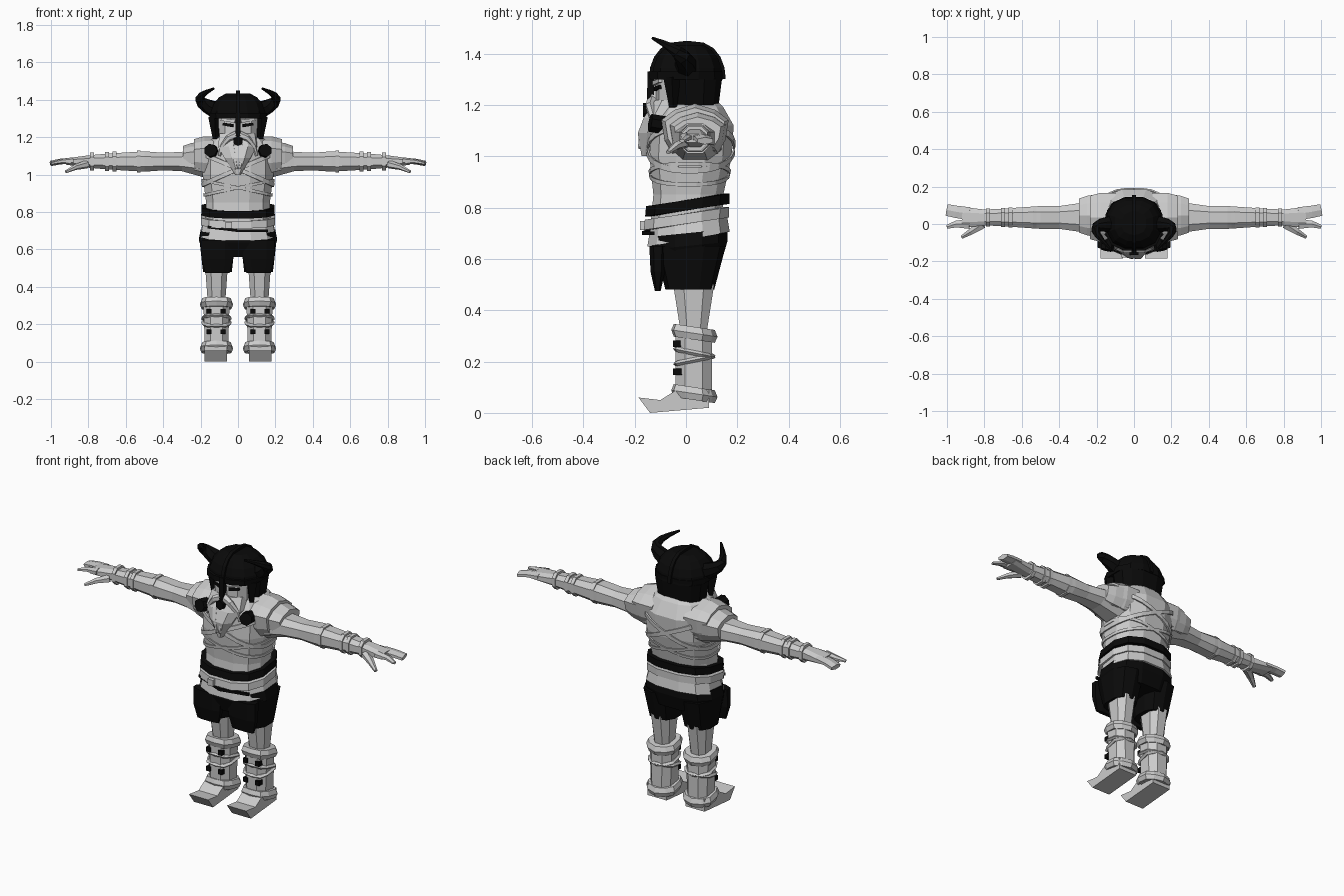
import bpy, bmesh
from math import cos, sin, pi, copysign
from mathutils import Vector

cube = bpy.data.objects.get("Cube")
if cube:
    bpy.data.objects.remove(cube)


def material(name, value):
    mat = bpy.data.materials.new(name)
    mat.use_nodes = True
    color = (value, value, value, 1)
    mat.diffuse_color = color
    mat.node_tree.nodes["Principled BSDF"].inputs["Base Color"].default_value = color
    return mat


grey = material("light_grey", .6)
black = material("black", .003)


def skin(name, mat, rings, mirror=False, caps=True):
    """Join rings of points into one flat shaded mesh."""
    bm = bmesh.new()
    loops = [[bm.verts.new(point) for point in ring] for ring in rings]
    for lower, upper in zip(loops, loops[1:]):
        for i in range(len(lower)):
            bm.faces.new((lower[i - 1], lower[i], upper[i], upper[i - 1]))
    if caps:
        bm.faces.new(loops[0])
        bm.faces.new(loops[-1])
    bmesh.ops.recalc_face_normals(bm, faces=bm.faces)
    mesh = bpy.data.meshes.new(name)
    bm.to_mesh(mesh)
    bm.free()
    mesh.materials.append(mat)
    part = bpy.data.objects.new(name, mesh)
    bpy.context.collection.objects.link(part)
    if mirror:
        part.modifiers.new("mirror", 'MIRROR')


def oval(sides, jag=0):
    """Slightly squared unit oval, optionally with a zigzag edge."""
    points = []
    for i in range(sides):
        angle = 2 * pi * (i + .5) / sides
        reach = 1 + jag * (-1) ** i
        points.append([reach * copysign(abs(t) ** .8, t) for t in (cos(angle), sin(angle))])
    return points


def sweep(name, mat, centre, rings, sides=10, along_x=False, mirror=False, slope=0, lean=0, jag=0):
    """Straight body of oval rings, each given as distance and two radii."""
    result = []
    for distance, radius_a, radius_b in rings:
        ring = []
        for u, v in oval(sides, jag):
            a = centre[0] + u * radius_a
            b = centre[1] + v * radius_b + lean * (distance - rings[0][0])
            ring.append((distance, a, b) if along_x else (a, b, distance + slope * b))
        result.append(ring)
    skin(name, mat, result, mirror)


def tube(name, mat, points, start, end, sides=6, mirror=True, flat=1):
    """Tapered tube through points, optionally flattened."""
    points = [Vector(point) for point in points]
    last = len(points) - 1
    rings = []
    for i, point in enumerate(points):
        direction = points[min(i + 1, last)] - points[max(i - 1, 0)]
        turn = direction.to_track_quat('Z', 'Y')
        radius = start + (end - start) * i / last
        angles = [2 * pi * (k + .5) / sides for k in range(sides)]
        rings.append([point + turn @ Vector((cos(a), flat * sin(a), 0)) * radius for a in angles])
    skin(name, mat, rings, mirror)


# Torso, leaning back towards the shoulders
torso = [(.7, .18, .145), (.85, .175, .14), (1, .195, .165), (1.12, .195, .165),
         (1.19, .15, .12), (1.22, .09, .09)]
torso_lean = .06
sweep("torso", grey, (0, 0), torso, sides=12, lean=torso_lean)


def torso_radii(height):
    for lower, upper in zip(torso, torso[1:]):
        if height <= upper[0]:
            blend = max(0, (height - lower[0]) / (upper[0] - lower[0]))
            return [p + (q - p) * blend for p, q in zip(lower[1:], upper[1:])]
    return torso[-1][1:]


def band(name, mat, height, half, out, slope_x=0, slope_y=0, sides=24):
    """Strap that follows the torso surface along a sloping plane."""
    rings = []
    for offset, lift in ((-half, 0), (-half, out), (half, out), (half, 0)):
        ring = []
        for u, v in oval(sides):
            z = height + offset + slope_x * u + slope_y * v
            radius_x, radius_y = torso_radii(z)
            back = torso_lean * (z - torso[0][0])
            ring.append((u * (radius_x + lift), back + v * (radius_y + lift), z))
        rings.append(ring)
    skin(name, mat, rings, caps=False)


# Belts and crossed sashes
band("black_belt", black, .81, .02, .025, slope_y=.025, sides=12)
band("lower_belt", grey, .757, .02, .025, slope_y=.025, sides=12)
for side in (-1, 1):
    band("crossed_sash", grey, 1.03, .012, .008, slope_x=.085 * side)
    band("tunic_fold", grey, .93, .008, .006, slope_x=.04 * side)
tube("belt_tail", black, [(-.16, -.12, .72), (0, -.165, .7), (.16, -.13, .7)],
     start=.01, end=.01, sides=4, mirror=False)
tube("belt_buckle", grey, [(-.05, -.15, .73), (-.05, -.18, .73)],
     start=.025, end=.025, sides=4, mirror=False)

# Tunic skirt and shorts
sweep("tunic_skirt", grey, (0, .01), [(.765, .185, .15), (.675, .208, .165)], sides=12, slope=.18)
sweep("shorts_hip", black, (0, .01), [(.7, .205, .155), (.65, .215, .155), (.57, .18, .13)],
      sides=12, slope=.1)
leg_centre = (.115, .03)
sweep("shorts_leg", black, (.11, .015), [(.65, .1, .14), (.48, .08, .095)], mirror=True)
sweep("shorts_front_flap", black, (.11, -.11), [(.65, .09, .035), (.55, .09, .03), (.475, .07, .012)],
      sides=8, mirror=True)

# Legs, boots and fur wraps
sweep("knee", grey, leg_centre, [(.5, .064, .085), (.32, .05, .055)], sides=8, mirror=True)
sweep("boot_shaft", grey, leg_centre, [(.32, .075, .075), (.05, .065, .075)], sides=8, mirror=True)


def wrap(name, height, half, radius, slope):
    rings = [(height + half * step, radius - .01 * abs(step), radius - .01 * abs(step))
             for step in (-1, 0, 1)]
    sweep(name, grey, leg_centre, rings, mirror=True, slope=slope, jag=.03)


wrap("boot_cuff", .315, .025, .09, slope=-.15)
wrap("upper_wrap", .24, .01, .083, slope=-.2)
wrap("lower_wrap", .2, .01, .083, slope=.2)
wrap("ankle_cuff", .08, .025, .09, slope=-.15)
for x in (.08, .155):
    for z in (.16, .27):
        tube("boot_stud", black, [(x, 0, z), (x, -.05, z)], start=.018, end=.018, sides=4)
sole = [(-.185, .06), (-.14, 0), (.09, .02), (.09, .09), (-.02, .1), (-.1, .05)]
skin("foot", grey, [[(x, y, z) for y, z in sole] for x in (.06, .18)], mirror=True)

# Arms with bands
arm_centre = (.035, 1.07)
sweep("arm", grey, arm_centre,
      [(.15, .11, .1), (.3, .08, .055), (.4, .065, .05), (.5, .065, .058), (.7, .05, .045),
       (.8, .045, .035), (.92, .06, .018)],
      sides=8, along_x=True, mirror=True)
for x in (.53, .66, .7, .78):
    radius = .09 - .05 * x
    sweep("arm_band", grey, arm_centre, [(x + step, radius, radius) for step in (-.01, .01)],
          sides=8, along_x=True, mirror=True)

# Hands
tube("fingers", grey, [(.88, .055, 1.075), (.95, .065, 1.07), (1, .075, 1.06)],
     start=.04, end=.036, flat=.4)
tube("index_finger", grey, [(.88, 0, 1.075), (.95, 0, 1.07), (1, -.015, 1.06)],
     start=.03, end=.012, flat=.6)
tube("thumb", grey, [(.81, 0, 1.055), (.87, -.04, 1.04), (.92, -.07, 1.015)],
     start=.028, end=.01, flat=.8)

# Ragged shoulder mantle in two layers
sweep("shoulder_mantle", grey, (.035, 1.1), [(.1, .13, .1), (.18, .13, .1), (.235, .115, .085)],
      along_x=True, mirror=True, jag=.05)
sweep("shoulder_pad", grey, (.045, 1.09), [(.18, .115, .085), (.25, .105, .075), (.295, .09, .06)],
      along_x=True, mirror=True, jag=.05)
tube("chest_rosette", black, [(.135, -.08, 1.12), (.147, -.14, 1.13)], start=.036, end=.036, sides=7)

# Head, beard and moustache
sweep("face", grey, (0, -.03), [(1.12, .08, .08), (1.2, .105, .09), (1.31, .11, .09)])
sweep("beard", grey, (0, -.07), [(1.22, .1, .05), (1.15, .11, .07), (1.09, .075, .07), (1, .015, .02)],
      sides=8, lean=.38, jag=.04)
tube("moustache", grey, [(0, -.13, 1.215), (.05, -.14, 1.195), (.085, -.13, 1.15), (.1, -.125, 1.1)],
     start=.024, end=.008)
tube("beard_braid", grey, [(.03, -.14, 1.15), (.02, -.17, 1.09), (.01, -.18, 1.03)],
     start=.022, end=.008)
tube("nose", grey, [(0, -.11, 1.27), (0, -.13, 1.21)], start=.012, end=.024, sides=4, mirror=False)
tube("mouth", black, [(0, -.12, 1.18), (0, -.167, 1.18)], start=.03, end=.027, mirror=False)
tube("eye", black, [(.025, -.117, 1.262), (.08, -.1, 1.27)], start=.012, end=.01, sides=4)
tube("brow", grey, [(.015, -.122, 1.285), (.09, -.1, 1.295)], start=.012, end=.01, sides=4)

# Horned helmet: rounded dome, rim, guards and crest
dome_base, dome_height = 1.3, .14
steps = [pi * k / 10 for k in range(11)]
sweep("helmet_dome", black, (0, .005),
      [(dome_base + dome_height * sin(a), .152 * cos(a) ** .7, .142 * cos(a) ** .7) for a in steps[:5]],
      sides=12)
sweep("helmet_rim", black, (0, 0), [(dome_base, .155, .145), (dome_base + .03, .158, .147)], sides=12)
sweep("neck_guard", black, (0, .035), [(1.2, .135, .095), (dome_base, .149, .108)], sides=12)
tube("cheek_guard", black, [(.125, -.055, 1.31), (.12, -.05, 1.19)], start=.034, end=.015, sides=4)
tube("nose_guard", black, [(0, -.135, 1.33), (0, -.14, 1.205)],
     start=.02, end=.018, sides=4, mirror=False)
tube("helmet_crest", black,
     [(0, .005 - .14 * copysign(abs(cos(a)) ** .7, cos(a)), dome_base + dome_height * sin(a))
      for a in steps], start=.014, end=.014, sides=4, mirror=False)

# Horns curl out, forward and back in
curl = [k / 6 for k in range(7)]
tube("horn", black, [(.13 + .075 * sin(pi * t), -.13 * t * t, 1.35 + .11 * t) for t in curl],
     start=.045, end=.006, sides=7)
